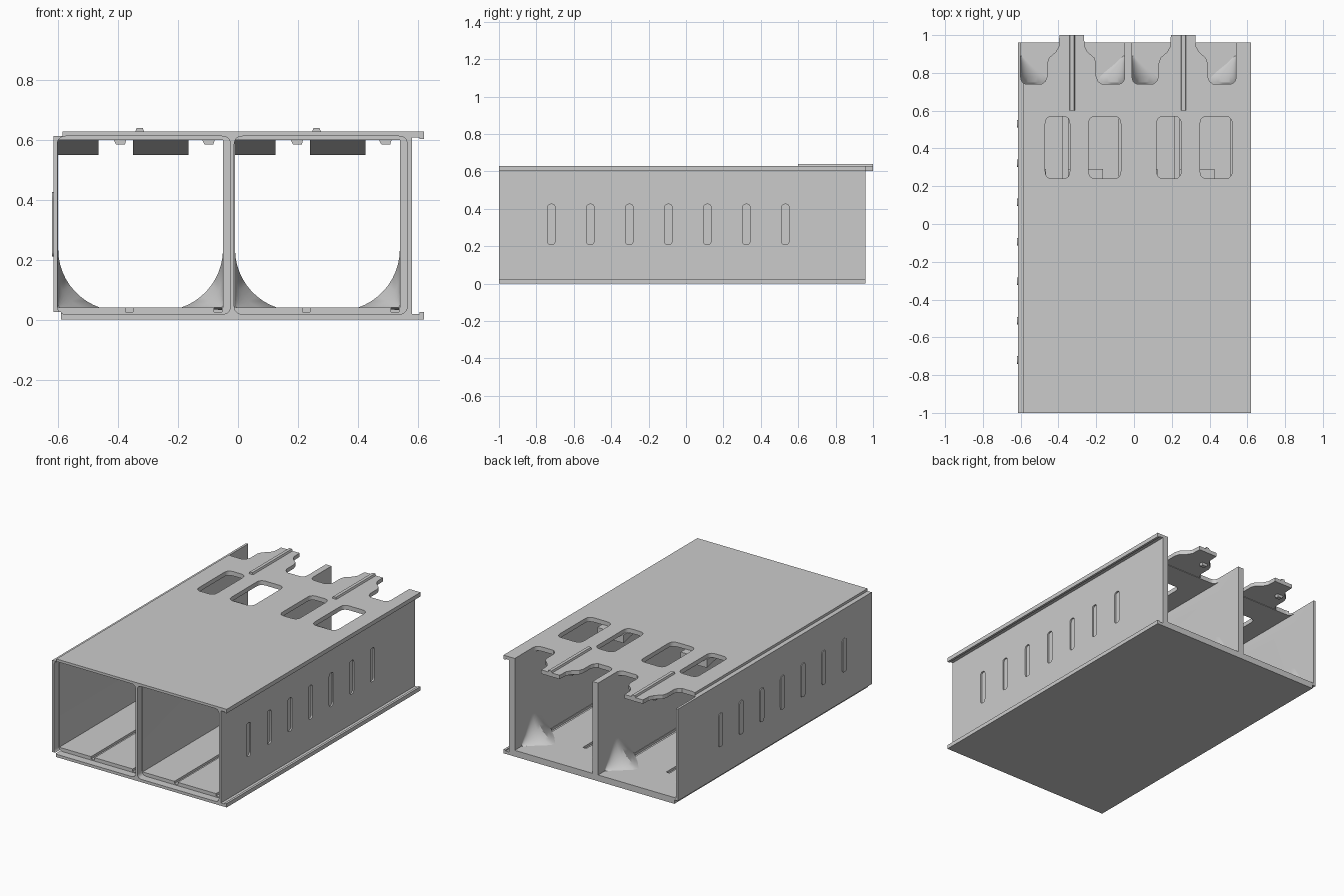
import bpy, bmesh, math
from mathutils import Vector

cube = bpy.data.objects.get("Cube")
if cube:
    bpy.data.objects.remove(cube, do_unlink=True)

grey = bpy.data.materials.new("plain grey")
grey.use_nodes = True
grey.diffuse_color = (0.6, 0.6, 0.6, 1)
grey.node_tree.nodes["Principled BSDF"].inputs["Base Color"].default_value = (0.6, 0.6, 0.6, 1)

PITCH = 0.59                      # distance between the two cells
BACK = 0.96
TOP = 0.628
CELLS = (0, PITCH)


def finish(name, bm):
    bmesh.ops.recalc_face_normals(bm, faces=bm.faces)
    mesh = bpy.data.meshes.new(name)
    bm.to_mesh(mesh)
    bm.free()
    mesh.materials.append(grey)
    obj = bpy.data.objects.new(name, mesh)
    bpy.context.collection.objects.link(obj)
    return obj


def rounded(points, radius, steps=5):
    """Round every corner of a closed outline."""
    out = []
    for i, p in enumerate(points):
        p = Vector(p)
        a = Vector(points[i - 1]) - p
        b = Vector(points[(i + 1) % len(points)]) - p
        a = p + a.normalized() * min(radius, a.length * 0.49)
        b = p + b.normalized() * min(radius, b.length * 0.49)
        for k in range(steps + 1):
            t = k / steps
            out.append(a * (1 - t) ** 2 + p * 2 * t * (1 - t) + b * t * t)
    return out


def rect(u0, u1, v0, v1, radius=0):
    pts = [(u0, v0), (u1, v0), (u1, v1), (u0, v1)]
    return rounded(pts, radius) if radius else pts


def prism(name, pts, axis, lo, hi):
    """Extrude a flat outline along one axis from lo to hi."""
    place = {"x": lambda u, v, w: (w, u, v),
             "y": lambda u, v, w: (u, w, v),
             "z": lambda u, v, w: (u, v, w)}[axis]
    bm = bmesh.new()
    ends = [[bm.verts.new(place(p[0], p[1], w)) for p in pts] for w in (lo, hi)]
    for end in ends:
        bm.faces.new(end)
    n = len(pts)
    for i in range(n):
        j = (i + 1) % n
        bm.faces.new((ends[0][i], ends[0][j], ends[1][j], ends[1][i]))
    return finish(name, bm)


def cut(target, pts, axis, lo, hi):
    cutter = prism("cutter", pts, axis, lo, hi)
    cutter.hide_render = True
    mod = target.modifiers.new("cut", "BOOLEAN")
    mod.operation = "DIFFERENCE"
    mod.solver = "EXACT"
    mod.object = cutter
    bpy.context.view_layer.objects.active = target
    bpy.ops.object.modifier_apply(modifier=mod.name)
    bpy.data.objects.remove(cutter, do_unlink=True)


def smooth(obj):
    bpy.ops.object.select_all(action="DESELECT")
    obj.select_set(True)
    bpy.context.view_layer.objects.active = obj
    bpy.ops.object.shade_smooth_by_angle(angle=math.radians(30))


# Housing section with hooked flanges on the left side
section = [(-0.59, 0), (0.62, 0), (0.62, 0.025), (0.605, 0.025), (0.605, 0.018),
           (0.58, 0.018), (0.58, 0.608), (0.605, 0.608), (0.605, 0.602), (0.62, 0.602),
           (0.62, TOP), (-0.585, TOP), (-0.585, 0.612), (-0.615, 0.612),
           (-0.615, 0.025), (-0.59, 0.025)]
housing = prism("housing", section, "y", -1, BACK)

for dx in CELLS:
    # Cell tunnel, and the wider recess at its front
    cut(housing, rect(-0.6 + dx, -0.05 + dx, 0.04, 0.6), "y", -1.1, 1.1)
    cut(housing, rect(-0.603 + dx, -0.025 + dx, 0.018, 0.612, 0.03), "y", -1.1, -0.95)
    # Open rear part of the roof
    cut(housing, rect(-0.6 + dx, -0.05 + dx, 0.74, 1.2, 0.04), "z", 0.5, 0.7)
    # Roof windows
    for x0, x1 in ((-0.47, -0.34), (-0.24, -0.07)):
        cut(housing, rect(x0 + dx, x1 + dx, 0.24, 0.57, 0.04), "z", 0.5, 0.7)
    # Floor grooves
    for x0, x1 in ((-0.375, -0.35), (-0.08, -0.053)):
        cut(housing, rect(x0 + dx, x1 + dx, -1.1, 0.7), "z", 0.025, 0.06)

# Slots on the left side and matching ribs on the right side
for i in range(7):
    y = -0.72 + i * 0.2085
    slot = rect(y - 0.02, y + 0.02, 0.21, 0.425, 0.018)
    cut(housing, slot, "x", 0.57, 0.7)
    prism("side_rib", slot, "x", -0.62, -0.61)
smooth(housing)

# Rear latch outline: half of it, mirrored about its centre line
half = [(0.16, 0.7), (0.16, 0.74), (0.14, 0.755), (0.13, 0.78), (0.13, 0.85), (0.12, 0.88),
        (0.085, 0.91), (0.068, 0.94), (0.065, 1)]
latch = half + [(-x, y) for x, y in reversed(half)]


def gusset(name, wall, side):
    """Concave corner web, fullest in the middle and fading both ways."""
    width, height, steps = 0.14, 0.195, 10
    radius = (width ** 2 + height ** 2) / (2 * width)
    sweep = math.asin(height / radius)
    bm = bmesh.new()
    rows = []
    for y, k in ((0.6, 0.05), (0.68, 0.6), (0.75, 1), (0.78, 0.93),
                 (0.81, 0.7), (0.85, 0.35), (0.89, 0.05)):
        row = [(-0.01, -0.01)]
        for i in range(steps + 1):
            a = sweep * i / steps
            row.append((radius * (1 - math.cos(a)) * k, (height - radius * math.sin(a)) * k))
        rows.append([bm.verts.new((wall + side * u, y, 0.04 + v)) for u, v in row])
    for r, s in zip(rows, rows[1:]):
        for i in range(len(r)):
            j = (i + 1) % len(r)
            bm.faces.new((r[i], r[j], s[j], s[i]))
    bm.faces.new(rows[0])
    bm.faces.new(rows[-1])
    smooth(finish(name, bm))


for dx in CELLS:
    centre = -0.33 + dx
    prism("rear_latch", [(centre + x, y) for x, y in latch], "z", 0.603, TOP)
    # Raised key along the latch
    prism("latch_key", [(centre - 0.015, TOP - 0.01), (centre + 0.02, TOP - 0.01),
                        (centre + 0.012, 0.64), (centre - 0.008, 0.64)], "y", 0.6, 1)
    # Small stops under the roof
    for x, y in ((-0.395, 0.87), (-0.1, 0.66)):
        prism("roof_stop", [(x + dx - 0.025, 0.61), (x + dx + 0.025, 0.61),
                            (x + dx + 0.018, 0.585), (x + dx - 0.012, 0.585)],
              "y", y, y + 0.025)
    # Sloping ramps under the roof
    for x0, x1 in ((-0.605, -0.465), (-0.35, -0.165)):
        prism("roof_ramp", [(0.05, 0.602), (0.29, 0.55), (0.29, 0.602)], "x", x0 + dx, x1 + dx)
    # Corner webs at the rear
    gusset("right_gusset", -0.6 + dx, 1)
    gusset("left_gusset", -0.05 + dx, -1)
